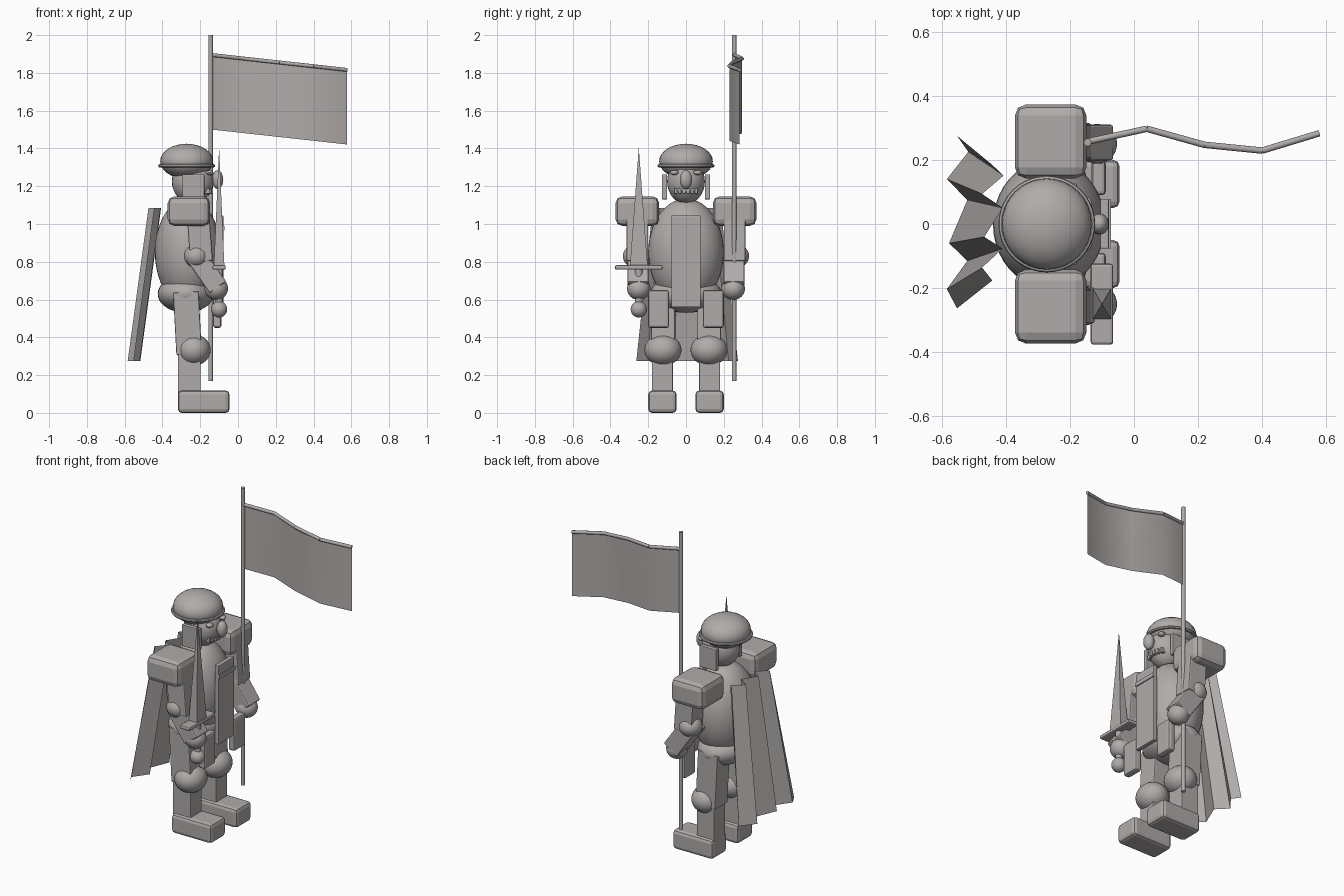
import bpy, math
from mathutils import Vector

if "Cube" in bpy.data.objects:
    bpy.data.objects.remove(bpy.data.objects["Cube"])

grey = bpy.data.materials.new("warm_grey")
grey.diffuse_color = (0.43, 0.41, 0.40, 1)
grey.use_nodes = True
grey.node_tree.nodes["Principled BSDF"].inputs["Base Color"].default_value = grey.diffuse_color


def finish(o, name, smooth=True):
    o.name = name
    o.data.materials.append(grey)
    if smooth:
        bpy.ops.object.select_all(action='DESELECT')
        o.select_set(True)
        bpy.context.view_layer.objects.active = o
        bpy.ops.object.shade_smooth_by_angle(angle=math.radians(35))
    return o


def ball(name, loc, size, seg=32):
    bpy.ops.mesh.primitive_uv_sphere_add(segments=seg, ring_count=seg // 2, location=loc)
    o = bpy.context.object
    o.scale = size
    bpy.ops.object.transform_apply(location=False, rotation=False)
    return finish(o, name)


def box(name, lo, hi, bevel=0.0, tilt=0.0, segments=2):
    lo, hi = Vector(lo), Vector(hi)
    bpy.ops.mesh.primitive_cube_add(size=1, location=(lo + hi) / 2)
    o = bpy.context.object
    o.scale = hi - lo
    bpy.ops.object.transform_apply(location=False, rotation=False)
    o.rotation_euler.y = math.radians(tilt)
    if bevel:
        m = o.modifiers.new("bevel", 'BEVEL')
        m.width, m.segments = bevel, segments
    return finish(o, name, False)


def rod(name, a, b, r, verts=12):
    a, b = Vector(a), Vector(b)
    bpy.ops.mesh.primitive_cylinder_add(vertices=verts, radius=r, depth=(b - a).length, location=(a + b) / 2)
    o = bpy.context.object
    o.rotation_euler = (b - a).to_track_quat('Z', 'Y').to_euler()
    return finish(o, name)


def sheet(name, top, bottom, smooth):
    n = len(top)
    me = bpy.data.meshes.new(name)
    me.from_pydata(top + bottom, [], [(i, i + 1, n + i + 1, n + i) for i in range(n - 1)])
    o = bpy.data.objects.new(name, me)
    bpy.context.collection.objects.link(o)
    return finish(o, name, smooth)


# Torso and hips
ball("torso", (-0.265, 0, 0.85), (0.175, 0.20, 0.285), 40)
ball("hips", (-0.277, 0, 0.63), (0.148, 0.19, 0.10))

# Front tabard with its band, reaching to the thighs
box("tabard", (-0.105, -0.077, 0.56), (-0.078, 0.077, 1.045), 0.004)
box("tabard_band", (-0.08, -0.077, 0.965), (-0.072, 0.077, 0.99))

# Head, helmet and face
ball("head", (-0.24, 0, 1.225), (0.11, 0.10, 0.118))
ball("helmet_dome", (-0.272, 0, 1.332), (0.14, 0.142, 0.093))
bpy.ops.mesh.primitive_torus_add(major_radius=0.142, minor_radius=0.009, major_segments=40,
                                 minor_segments=8, location=(-0.272, 0, 1.308))
finish(bpy.context.object, "helmet_brim")
ball("nose", (-0.108, 0, 1.235), (0.03, 0.033, 0.05), 20)
for i in range(6):
    y = -0.055 + i * 0.022
    box("tooth", (-0.16 - abs(y) * 0.3, y - 0.008, 1.16), (-0.128 - abs(y) * 0.4, y + 0.008, 1.19), 0.003)

# Mirrored limbs and armour
for s, side in ((-1, "right"), (1, "left")):
    def mbox(name, x, y, z, *args):
        a, b = sorted((s * y[0], s * y[1]))
        return box(side + "_" + name, (x[0], a, z[0]), (x[1], b, z[1]), *args)

    ball(side + "_eye", (-0.15, s * 0.062, 1.272), (0.02, 0.023, 0.013), 16)
    mbox("cheek_guard", (-0.295, -0.178), (0.10, 0.127), (1.13, 1.262), 0.004)
    mbox("shoulder_plate", (-0.372, -0.148), (0.142, 0.373), (0.99, 1.146), 0.035)
    mbox("upper_arm", (-0.262, -0.142), (0.20, 0.315), (0.80, 1.04), 0.008, -4)
    ball(side + "_elbow", (-0.22, s * 0.268, 0.83), (0.066, 0.066, 0.062))
    mbox("forearm", (-0.222, -0.114), (0.198, 0.31), (0.645, 0.86), 0.008, -35)
    ball(side + "_hand", (-0.115, s * 0.25, 0.658), (0.062, 0.062, 0.06))
    mbox("hip_plate", (-0.132, -0.088), (0.09, 0.20), (0.45, 0.65), 0.012)
    mbox("thigh", (-0.335, -0.20), (0.06, 0.185), (0.31, 0.64), 0.006, -3)
    mbox("shin", (-0.318, -0.198), (0.07, 0.18), (0.09, 0.34), 0.004)
    ball(side + "_knee", (-0.235, s * 0.122, 0.333), (0.09, 0.098, 0.083))
    mbox("foot", (-0.318, -0.045), (0.05, 0.20), (0.0, 0.118), 0.02)

# Sword: pommel, grip, guard and tapering four-sided blade
SX, SY = -0.10, -0.25
ball("sword_pommel", (SX, SY, 0.548), (0.043, 0.043, 0.043), 24)
rod("sword_grip", (SX, SY, 0.55), (SX, SY, 0.77), 0.02)
box("sword_guard", (SX - 0.035, SY - 0.126, 0.758), (SX + 0.035, SY + 0.126, 0.782), 0.008)
bpy.ops.mesh.primitive_cone_add(vertices=4, radius1=1, radius2=0, depth=0.63,
                                location=(SX, SY, 1.09), rotation=(0, 0, 0))
blade = bpy.context.object
for v in blade.data.vertices:  # turn the diamond into a flattened rectangle
    x, y = v.co.x, v.co.y
    v.co.x, v.co.y = (x - y) * 0.028, (x + y) * 0.047
finish(blade, "sword_blade", False)

# Banner pole, rail and waving cloth
rod("banner_pole", (-0.145, 0.255, 0.17), (-0.145, 0.255, 2.0), 0.012)
wave = [(-0.14, 0.258), (0.04, 0.297), (0.22, 0.247), (0.40, 0.229), (0.578, 0.283)]
top = [(x, y, 1.895 - 0.11 * (x + 0.14)) for x, y in wave]
sheet("banner_cloth", top, [(x, y, z - 0.395) for x, y, z in top], True)
for a, b in zip(top, top[1:]):
    rod("banner_rail", a, b, 0.01)

# Pleated cape, flaring toward the hem
pleats = [(0.0, 0.275), (0.035, 0.225), (-0.032, 0.14), (0.032, 0.075),
          (-0.025, -0.06), (0.032, -0.115), (-0.032, -0.203), (0.0, -0.263)]
sheet("cape", [(-0.442 + x, y * 0.67, 1.085) for x, y in pleats],
      [(-0.552 + x, y, 0.275) for x, y in pleats], False)
